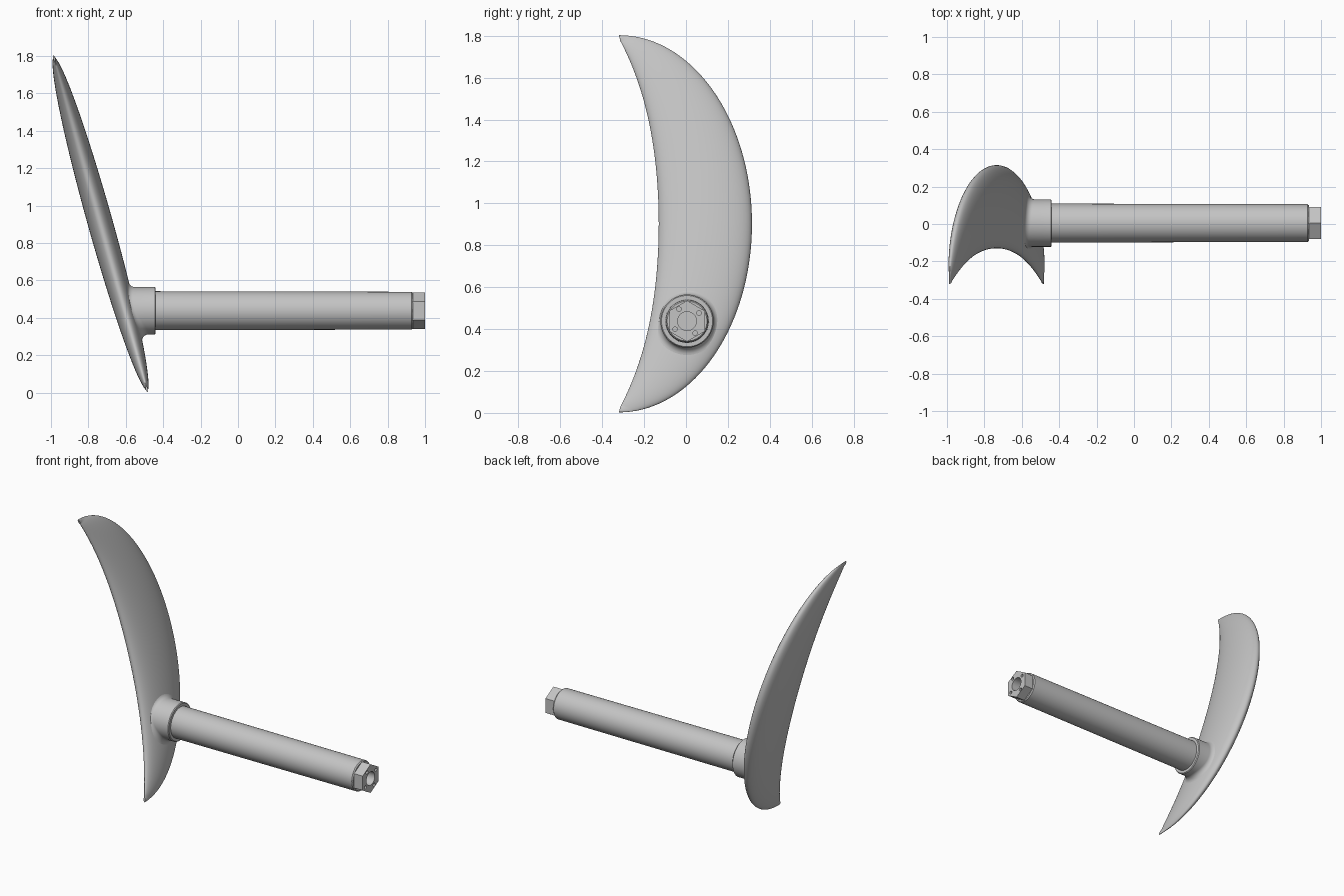
import bpy, bmesh
from math import sin, cos, pi, radians
from mathutils import Vector
from mathutils.bvhtree import BVHTree

cube = bpy.data.objects.get("Cube")
if cube:
    bpy.data.objects.remove(cube, do_unlink=True)

GREY = (0.55, 0.55, 0.55, 1)
metal = bpy.data.materials.new("grey_metal")
metal.use_nodes = True
metal.diffuse_color = GREY
bsdf = next(n for n in metal.node_tree.nodes if n.type == 'BSDF_PRINCIPLED')
bsdf.inputs["Base Color"].default_value = GREY

AXIS_Y, AXIS_Z = 0.005, 0.438      # shaft axis, parallel to x


def loft(name, rings, angle=35):
    """Skin a list of equal closed rings and cap both ends."""
    bm = bmesh.new()
    rows = [[bm.verts.new(p) for p in ring] for ring in rings]
    n = len(rows[0])
    for a, b in zip(rows, rows[1:]):
        for i in range(n):
            j = (i + 1) % n
            bm.faces.new((a[i], a[j], b[j], b[i]))
    bm.faces.new(rows[0])
    bm.faces.new(rows[-1])
    bmesh.ops.recalc_face_normals(bm, faces=bm.faces)
    mesh = bpy.data.meshes.new(name)
    bm.to_mesh(mesh)
    bm.free()
    mesh.materials.append(metal)
    obj = bpy.data.objects.new(name, mesh)
    bpy.context.collection.objects.link(obj)
    smooth(obj, angle)
    return obj


def smooth(obj, angle):
    bpy.ops.object.select_all(action='DESELECT')
    obj.select_set(True)
    bpy.context.view_layer.objects.active = obj
    bpy.ops.object.shade_smooth_by_angle(angle=radians(angle))


def ring(x, r, sides=64, turn=0.0, y=AXIS_Y, z=AXIS_Z):
    steps = [turn + 2 * pi * i / sides for i in range(sides)]
    return [Vector((x, y + r * cos(a), z + r * sin(a))) for a in steps]


def turned(name, profile, **kw):
    return loft(name, [ring(x, r, **kw) for x, r in profile])


def cut(target, cutter):
    mod = target.modifiers.new("hole", 'BOOLEAN')
    mod.operation = 'DIFFERENCE'
    mod.solver = 'EXACT'
    mod.object = cutter
    bpy.context.view_layer.objects.active = target
    bpy.ops.object.modifier_apply(modifier=mod.name)


# Crescent blade: elliptical sections along a tilted span
SLOPE = 0.28
centre = Vector((-0.735, 0, 0.9025))
normal = Vector((1, 0, SLOPE)).normalized()


def blade_point(y, s):
    return centre + Vector((-SLOPE * s, y, s))


def blade_section(t):
    s = 0.87 * sin(t)
    front = blade_point(-0.13 - 0.18 * s**2 - 0.08 * s**4, s)
    back = blade_point(-0.32 + 0.635 * cos(t), 0.9 * sin(t))
    mid, half = (front + back) / 2, (back - front) / 2
    thick = max(0.067 * cos(t), 0.006)
    return [mid + half * cos(a) + normal * thick * sin(a)
            for a in (2 * pi * i / 48 for i in range(48))]


SPAN = 72
blade = loft("crescent_blade",
             [blade_section(-pi / 2 + pi * i / SPAN) for i in range(SPAN + 1)], 60)

# Collar with a fillet that follows the blade surface
tree = BVHTree.FromPolygons([v.co.copy() for v in blade.data.vertices],
                            [tuple(p.vertices) for p in blade.data.polygons])
COLLAR_R, FILLET = 0.127, 0.035
foot = []
for p in ring(0, COLLAR_R + FILLET):
    hit = tree.ray_cast(p, Vector((-1, 0, 0)))[0]
    foot.append(hit if hit else tree.find_nearest(
        Vector((centre.x - SLOPE * (p.z - centre.z), p.y, p.z)))[0])
rings = [[p - Vector((0.02, 0, 0)) for p in foot]]
for k in range(9):
    a = pi / 2 * k / 8
    r = COLLAR_R + FILLET * (1 - sin(a))
    rings.append([Vector((min(f.x + FILLET * (1 - cos(a)), -0.45), q.y, q.z))
                  for f, q in zip(foot, ring(0, r))])
rings += [ring(-0.445, COLLAR_R), ring(-0.44, COLLAR_R - 0.005)]
loft("collar", rings)

# Shaft with a small end chamfer
shaft = turned("shaft", [(-0.5, 0.104), (-0.44, 0.104), (0.928, 0.101), (0.935, 0.095)])

# Hexagonal end nut, one corner pointing up
nut = turned("end_nut", [(0.93, 0.098), (1.0, 0.098)], sides=6, turn=pi / 2)

# Centre bore and four pin holes
bore = turned("bore_cutter", [(0.8, 0.045), (1.1, 0.045)], sides=40)
cut(shaft, bore)
cut(nut, bore)
cutters = [bore]
for i in range(4):
    a = radians(34) + i * pi / 2
    pin = turned("pin_cutter", [(0.96, 0.011), (1.1, 0.011)], sides=16,
                 y=AXIS_Y + 0.069 * cos(a), z=AXIS_Z + 0.069 * sin(a))
    cut(nut, pin)
    cutters.append(pin)
for c in cutters:
    bpy.data.objects.remove(c, do_unlink=True)
for part in (shaft, nut):
    smooth(part, 35)
